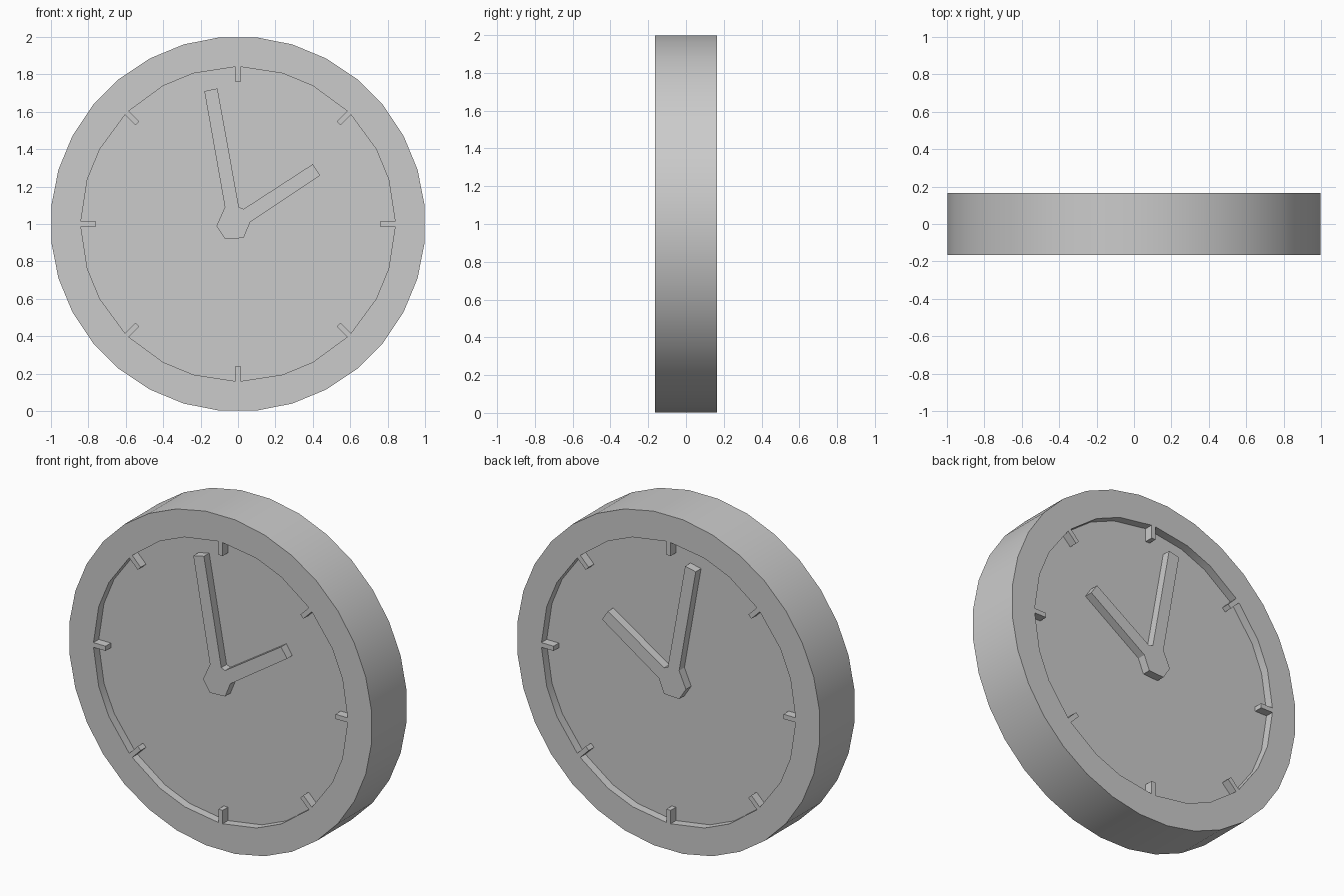
import bpy, bmesh
from math import sin, cos, pi, radians

if "Cube" in bpy.data.objects:
    bpy.data.objects.remove(bpy.data.objects["Cube"])

DEPTH, FLOOR = 0.165, 0.115   # half thickness of case, and of the sunken dial
CZ = 1.0                      # height of the dial centre


def polar(r, a, side=0.0):
    """Point at radius r, angle a, shifted sideways (counter-clockwise)."""
    return (r * cos(a) - side * sin(a), CZ + r * sin(a) + side * cos(a))


def add_wall(bm, loop, y0, y1, outward=True):
    """Band following a counter-clockwise loop between two depths."""
    for (ax, az), (bx, bz) in zip(loop, loop[1:] + loop[:1]):
        quad = [(ax, y0, az), (ax, y1, az), (bx, y1, bz), (bx, y0, bz)]
        if outward:
            quad.reverse()
        f = bm.faces.new([bm.verts.new(p) for p in quad])
        f.normal_update()


def add_cap(bm, loops, y):
    """Flat fill at depth y; further loops cut holes."""
    edges = []
    for loop in loops:
        vs = [bm.verts.new((x, y, z)) for x, z in loop]
        edges += [bm.edges.new((a, b)) for a, b in zip(vs, vs[1:] + vs[:1])]
    res = bmesh.ops.triangle_fill(bm, use_beauty=True, edges=edges)
    for f in res["geom"]:
        if isinstance(f, bmesh.types.BMFace):
            f.normal_update()
            if f.normal.y * y < 0:
                f.normal_flip()


def finish(bm, name):
    bmesh.ops.remove_doubles(bm, verts=bm.verts, dist=1e-5)
    me = bpy.data.meshes.new(name)
    bm.to_mesh(me)
    bm.free()
    ob = bpy.data.objects.new(name, me)
    bpy.context.collection.objects.link(ob)
    bpy.ops.object.select_all(action='DESELECT')
    ob.select_set(True)
    bpy.context.view_layer.objects.active = ob
    bpy.ops.object.shade_smooth_by_angle(angle=radians(30))


# Profiles, all counter-clockwise seen from the front
outer = [polar(1.003, (i + 0.5) * pi / 16) for i in range(32)]

recess = []                   # dial opening with eight hour ticks
for k in range(8):
    a = k * pi / 4
    recess += [polar(0.84, a, -0.014), polar(0.76, a, -0.014),
               polar(0.76, a, 0.014), polar(0.84, a, 0.014),
               polar(0.84, a + radians(16.5)), polar(0.84, a + radians(28.5))]

hands = [(-0.18, 1.71), (-0.11, 1.725), (0.005, 1.09), (0.03, 1.08),
         (0.40, 1.32), (0.44, 1.26), (0.065, 1.01), (0.03, 0.925),
         (-0.07, 0.92), (-0.115, 0.99), (-0.07, 1.09)][::-1]

case_bm, dial_bm, hands_bm = bmesh.new(), bmesh.new(), bmesh.new()
add_wall(case_bm, outer, -DEPTH, DEPTH)

# Front and back are identical
for s in (-1, 1):
    y0, y1 = sorted((s * FLOOR, s * DEPTH))
    add_cap(case_bm, [outer, recess], s * DEPTH)
    add_wall(case_bm, recess, y0, y1, outward=False)
    add_cap(dial_bm, [recess, hands], s * FLOOR)
    add_cap(hands_bm, [hands], s * DEPTH)
    add_wall(hands_bm, hands, y0, y1)

finish(case_bm, "clock_case")
finish(dial_bm, "clock_dial")
finish(hands_bm, "clock_hands")
